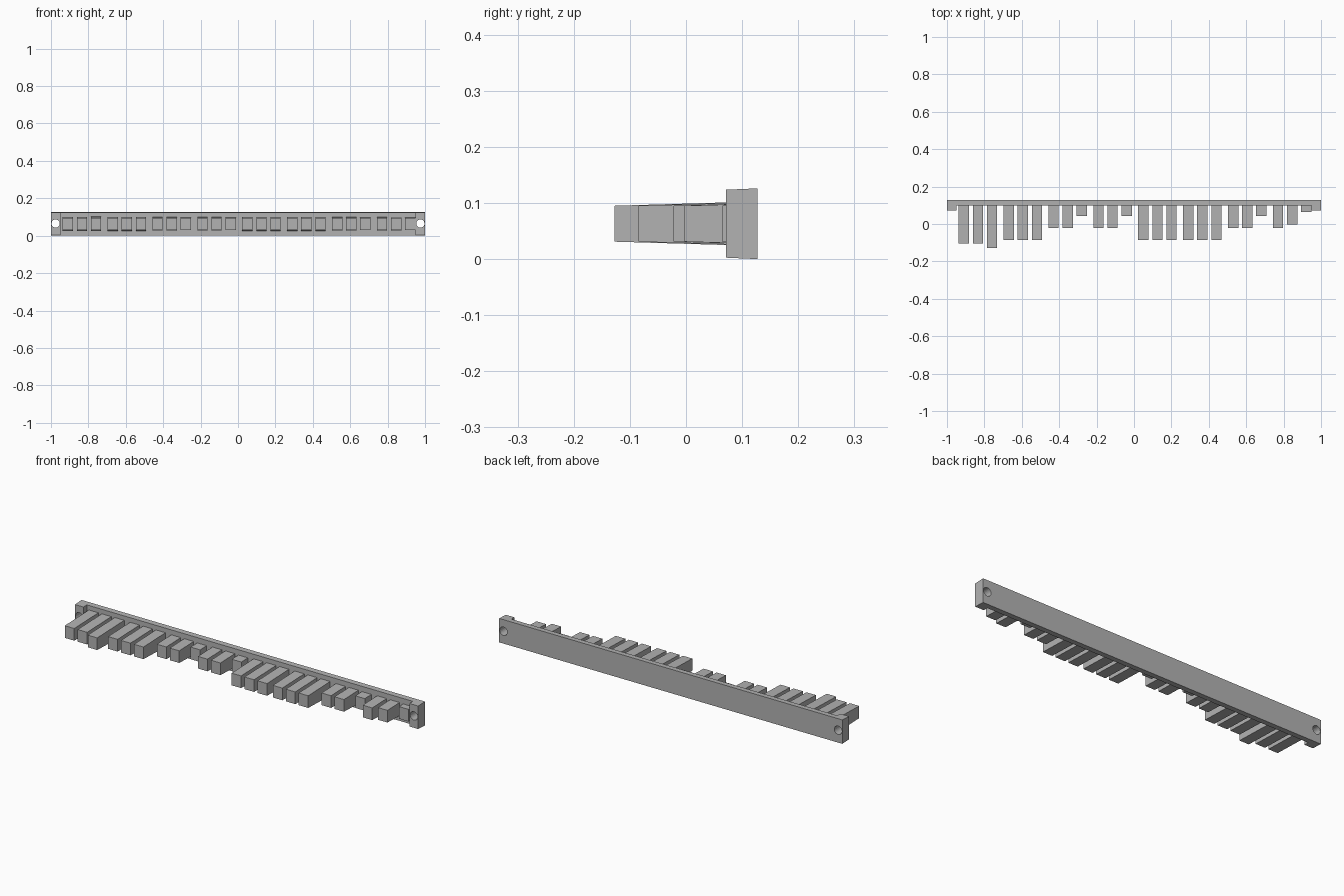
import bpy
import bmesh
import math

if "Cube" in bpy.data.objects:
    bpy.data.objects.remove(bpy.data.objects["Cube"], do_unlink=True)

grey = bpy.data.materials.new("plain_grey")
grey.use_nodes = True
grey.diffuse_color = (0.45, 0.45, 0.45, 1)
grey.node_tree.nodes["Principled BSDF"].inputs["Base Color"].default_value = (0.45, 0.45, 0.45, 1)

MID_Z = 0.063
BACK = 0.127
BAR_FRONT = 0.098
CAP_FRONT = 0.071
CAP_INNER = 0.95


def prism(name, outline, half_height):
    """Extrude an x-y outline up and down from the middle, with a height that varies along y."""
    bm = bmesh.new()
    low = [bm.verts.new((x, y, MID_Z - half_height(y))) for x, y in outline]
    high = [bm.verts.new((x, y, MID_Z + half_height(y))) for x, y in outline]
    bm.faces.new(low)
    bm.faces.new(high)
    n = len(outline)
    for i in range(n):
        j = (i + 1) % n
        bm.faces.new((low[i], low[j], high[j], high[i]))
    bmesh.ops.recalc_face_normals(bm, faces=bm.faces)
    mesh = bpy.data.meshes.new(name)
    bm.to_mesh(mesh)
    bm.free()
    mesh.materials.append(grey)
    obj = bpy.data.objects.new(name, mesh)
    bpy.context.collection.objects.link(obj)
    return obj


# Backing bar with a thicker block at each end, slightly drafted towards the front
half = [(1, BACK), (1, CAP_FRONT), (CAP_INNER, CAP_FRONT), (CAP_INNER, BAR_FRONT)]
outline = half + [(-x, y) for x, y in reversed(half)]
bar = prism("backing_bar", outline, lambda y: 0.063 - 0.044 * (BACK - y))

# Screw holes through both end blocks
for side in (-1, 1):
    bpy.ops.mesh.primitive_cylinder_add(
        vertices=24, radius=0.022, depth=0.3,
        location=(side * 0.975, 0.1, MID_Z + 0.002), rotation=(math.pi / 2, 0, 0))
    cutter = bpy.context.object
    cutter.name = "hole_cutter"
    cutter.hide_render = True
    cutter.data.materials.append(grey)
    mod = bar.modifiers.new("screw_hole", "BOOLEAN")
    mod.operation = "DIFFERENCE"
    mod.solver = "EXACT"
    mod.object = cutter
    bpy.context.view_layer.objects.active = bar
    bpy.ops.object.modifier_apply(modifier=mod.name)
    bpy.data.objects.remove(cutter, do_unlink=True)

# Key teeth: eight groups of three, each given by the y of its tip
LONGEST, LONG, MEDIUM, MID, LESS, SHORT, STUB = -0.127, -0.103, -0.085, -0.022, -0.003, 0.044, 0.064
groups = [
    (LONG, LONG, LONGEST),
    (MEDIUM, MEDIUM, MEDIUM),
    (MID, MID, SHORT),
    (MID, MID, SHORT),
    (MEDIUM, MEDIUM, MEDIUM),
    (MEDIUM, MEDIUM, MEDIUM),
    (MID, MID, SHORT),
    (MID, LESS, STUB),
]
HALF_WIDTH = 0.0275
for g, tips in enumerate(groups):
    for k, tip in enumerate(tips):
        x = -0.91 + 0.24 * g + 0.0755 * k
        root = BAR_FRONT + 0.004
        corners = [(x - HALF_WIDTH, tip), (x + HALF_WIDTH, tip),
                   (x + HALF_WIDTH, root), (x - HALF_WIDTH, root)]
        prism(f"tooth_{g + 1}_{k + 1}", corners, lambda y, t=tip: 0.032 + 0.03 * (y - t))
